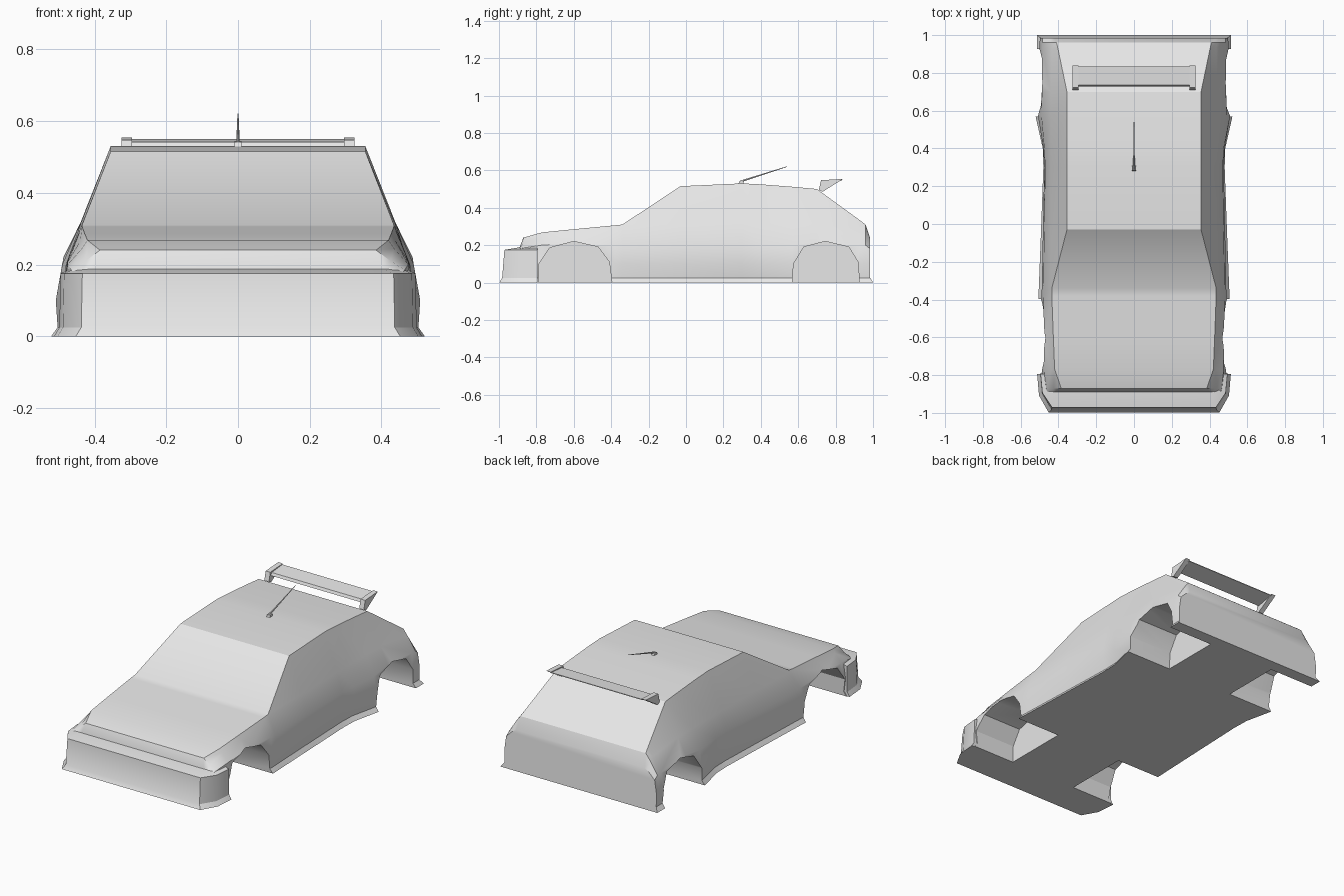
import bpy, bmesh, math
from mathutils import Vector

cube = bpy.data.objects.get("Cube")
if cube:
    bpy.data.objects.remove(cube, do_unlink=True)

grey = bpy.data.materials.new("plain_grey")
grey.use_nodes = True
grey.diffuse_color = (0.8, 0.8, 0.8, 1)
grey.node_tree.nodes["Principled BSDF"].inputs["Base Color"].default_value = (0.8, 0.8, 0.8, 1)


def loft(name, rings, smooth=True):
    """Skin a list of closed rings and cap both ends."""
    bm = bmesh.new()
    rows = [[bm.verts.new(p) for p in ring] for ring in rings]
    n = len(rows[0])
    for a, b in zip(rows, rows[1:]):
        for i in range(n):
            j = (i + 1) % n
            bm.faces.new((a[i], a[j], b[j], b[i]))
    bm.faces.new(rows[0])
    bm.faces.new(rows[-1])
    bmesh.ops.recalc_face_normals(bm, faces=bm.faces)
    mesh = bpy.data.meshes.new(name)
    bm.to_mesh(mesh)
    bm.free()
    obj = bpy.data.objects.new(name, mesh)
    bpy.context.collection.objects.link(obj)
    mesh.materials.append(grey)
    if smooth:
        shade(obj)
    return obj


def shade(obj):
    bpy.ops.object.select_all(action="DESELECT")
    obj.select_set(True)
    bpy.context.view_layer.objects.active = obj
    bpy.ops.object.shade_smooth_by_angle(angle=math.radians(30))


def prism(name, outline, x0, x1):
    """Extrude a (y, z) outline along x."""
    return loft(name, [[(x, y, z) for y, z in outline] for x in (x0, x1)], smooth=False)


def mirrored(half):
    return half + [(-x, y, z) for x, y, z in reversed(half)]


# Body shell: y, top edge x/z, belt x/z, waist x/z, lower side x, sill x
stations = [
    (-0.89, 0.40, 0.186, 0.43, 0.183, 0.46, 0.18, 0.48, 0.47),
    (-0.87, 0.385, 0.24, 0.425, 0.21, 0.465, 0.185, 0.48, 0.47),
    (-0.77, 0.42, 0.268, 0.435, 0.245, 0.475, 0.20, 0.49, 0.48),
    (-0.60, 0.427, 0.285, 0.44, 0.265, 0.475, 0.21, 0.48, 0.48),
    (-0.38, 0.435, 0.306, 0.44, 0.295, 0.48, 0.20, 0.49, 0.488),
    (-0.34, 0.435, 0.31, 0.44, 0.30, 0.48, 0.20, 0.488, 0.486),
    (-0.03, 0.355, 0.515, 0.44, 0.31, 0.475, 0.20, 0.482, 0.474),
    (0.30, 0.355, 0.53, 0.44, 0.315, 0.47, 0.20, 0.475, 0.462),
    (0.40, 0.355, 0.525, 0.44, 0.315, 0.475, 0.20, 0.48, 0.465),
    (0.57, 0.355, 0.512, 0.44, 0.315, 0.49, 0.20, 0.508, 0.503),
    (0.70, 0.355, 0.50, 0.44, 0.315, 0.487, 0.22, 0.495, 0.495),
    (0.93, 0.403, 0.333, 0.435, 0.285, 0.485, 0.20, 0.50, 0.495),
    (0.96, 0.41, 0.31, 0.44, 0.27, 0.485, 0.20, 0.50, 0.495),
    (0.985, 0.42, 0.235, 0.45, 0.215, 0.485, 0.18, 0.497, 0.495),
]
rings = []
for y, xt, zt, xb, zb, xw, zw, xl, xs in stations:
    foot = 0.015 if y > 0.98 else 0
    rings.append(mirrored([(xt, y, zt), (xb, y, zb), (xw, y, zw), (xl, y, 0.1),
                           (xs, y, 0.025), (xs + 0.018, y + foot, 0)]))
body = loft("body_shell", rings, smooth=False)

# Wheel wells cut into the shell
arches = {
    "front": [(-0.79, -0.05), (-0.785, 0.1), (-0.73, 0.185), (-0.6, 0.22),
              (-0.47, 0.19), (-0.41, 0.11), (-0.39, -0.05)],
    "rear": [(0.565, -0.05), (0.575, 0.1), (0.63, 0.19), (0.745, 0.22),
             (0.87, 0.19), (0.92, 0.11), (0.93, -0.05)],
}
cutters = []
for end, outline in arches.items():
    for side, s in (("left", 1), ("right", -1)):
        cutter = prism(f"{end}_{side}_well_cutter", outline, s * 0.22, s * 0.7)
        mod = body.modifiers.new(cutter.name, "BOOLEAN")
        mod.operation = "DIFFERENCE"
        mod.solver = "EXACT"
        mod.object = cutter
        cutters.append(cutter)
bpy.context.view_layer.update()
cut_mesh = bpy.data.meshes.new_from_object(
    body.evaluated_get(bpy.context.evaluated_depsgraph_get()))
body.modifiers.clear()
body.data = cut_mesh
for cutter in cutters:
    bpy.data.objects.remove(cutter, do_unlink=True)
shade(body)

# Front bumper wrapping round to the arches, with a flared foot and sloped ledge
layers = [(0, 0.015, -0.015), (0.025, 0, 0), (0.175, -0.003, 0.012), (0.187, -0.03, 0.085)]
loft("front_bumper", [
    mirrored([(0.498 + dx, -0.793, z), (0.488 + dx, -0.90 + dy * 0.5, z),
              (0.437 + dx, -0.983 + dy, z)])
    for z, dx, dy in layers])

# Rear wing and its two end supports
prism("rear_wing", [(0.728, 0.525), (0.735, 0.541), (0.835, 0.55), (0.835, 0.546)], -0.3, 0.3)
for side, s in (("left", 1), ("right", -1)):
    prism(f"{side}_wing_support", [(0.71, 0.495), (0.722, 0.547), (0.84, 0.554), (0.73, 0.485)],
          s * 0.295, s * 0.325)

# Roof aerial
prism("aerial_base", [(0.28, 0.525), (0.285, 0.541), (0.305, 0.545), (0.31, 0.525)], -0.01, 0.01)
start, tip = Vector((0, 0.29, 0.54)), Vector((0, 0.54, 0.62))
axis = tip - start
bpy.ops.mesh.primitive_cone_add(vertices=8, radius1=0.005, radius2=0.0015,
                                depth=axis.length, location=(start + tip) / 2)
aerial = bpy.context.object
aerial.name = "aerial_rod"
aerial.rotation_euler = axis.to_track_quat("Z", "Y").to_euler()
aerial.data.materials.append(grey)
